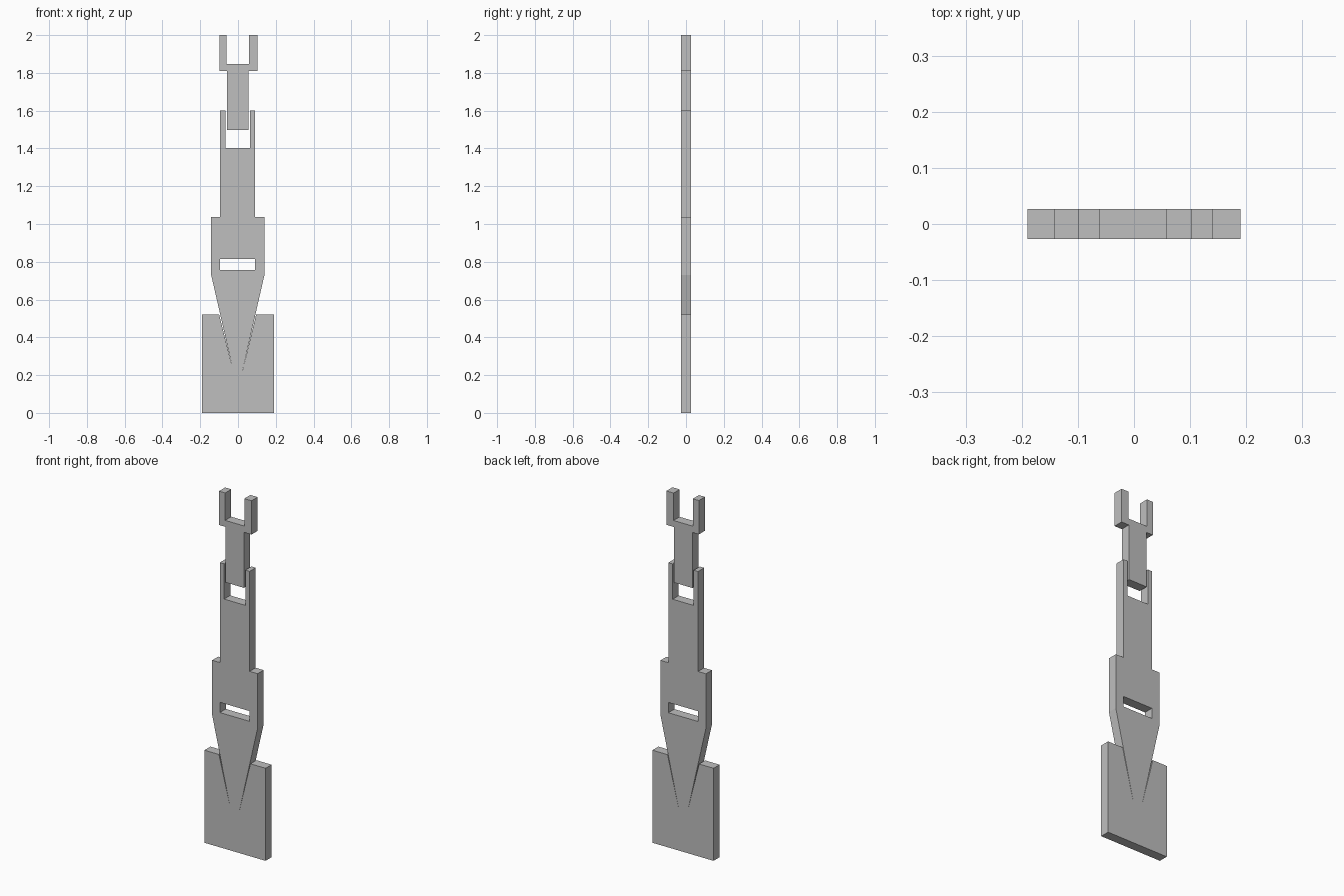
import bpy
import bmesh

cube = bpy.data.objects.get("Cube")
if cube:
    bpy.data.objects.remove(cube, do_unlink=True)

# Single plain grey material
grey = bpy.data.materials.new("plain grey")
grey.use_nodes = True
colour = (0.52, 0.52, 0.52, 1.0)
grey.diffuse_color = colour
grey.node_tree.nodes["Principled BSDF"].inputs["Base Color"].default_value = colour


def plate(name, outline, half_depth):
    """Extrude an (x, z) outline into a flat plate centred on y = 0."""
    mesh = bpy.data.meshes.new(name)
    bm = bmesh.new()
    face = bm.faces.new([bm.verts.new((x, -half_depth, z)) for x, z in outline])
    result = bmesh.ops.extrude_face_region(bm, geom=[face])
    moved = [g for g in result["geom"] if isinstance(g, bmesh.types.BMVert)]
    bmesh.ops.translate(bm, verts=moved, vec=(0, 2 * half_depth, 0))
    bmesh.ops.recalc_face_normals(bm, faces=bm.faces)
    bm.to_mesh(mesh)
    bm.free()
    mesh.materials.append(grey)
    obj = bpy.data.objects.new(name, mesh)
    bpy.context.collection.objects.link(obj)
    return obj


# Base block with a V-shaped socket
plate("base_block", [
    (-0.19, 0), (0.19, 0), (0.19, 0.52), (0.096, 0.52),
    (0.022, 0.215), (-0.032, 0.25), (-0.1, 0.52), (-0.19, 0.52)], 0.0265)

# Wedge seated in the socket, opening upward into a fork
plate("wedge_fork", [
    (-0.032, 0.25), (0.022, 0.215), (0.14, 0.73), (0.14, 1.038),
    (0.091, 1.038), (0.091, 0.757), (-0.094, 0.757), (-0.094, 1.038),
    (-0.142, 1.038), (-0.142, 0.73)], 0.0265)

# Middle bar held between the fork prongs, with its own fork on top
plate("middle_fork", [
    (-0.094, 0.815), (0.091, 0.815), (0.091, 1.6), (0.064, 1.6),
    (0.064, 1.402), (-0.067, 1.402), (-0.067, 1.6), (-0.094, 1.6)], 0.027)

# Upper stem with a two-pronged head
plate("upper_fork", [
    (-0.059, 1.498), (0.056, 1.498), (0.056, 1.81), (0.103, 1.81),
    (0.103, 2.0), (0.058, 2.0), (0.058, 1.846), (-0.061, 1.846),
    (-0.061, 2.0), (-0.099, 2.0), (-0.099, 1.81), (-0.059, 1.81)], 0.027)
